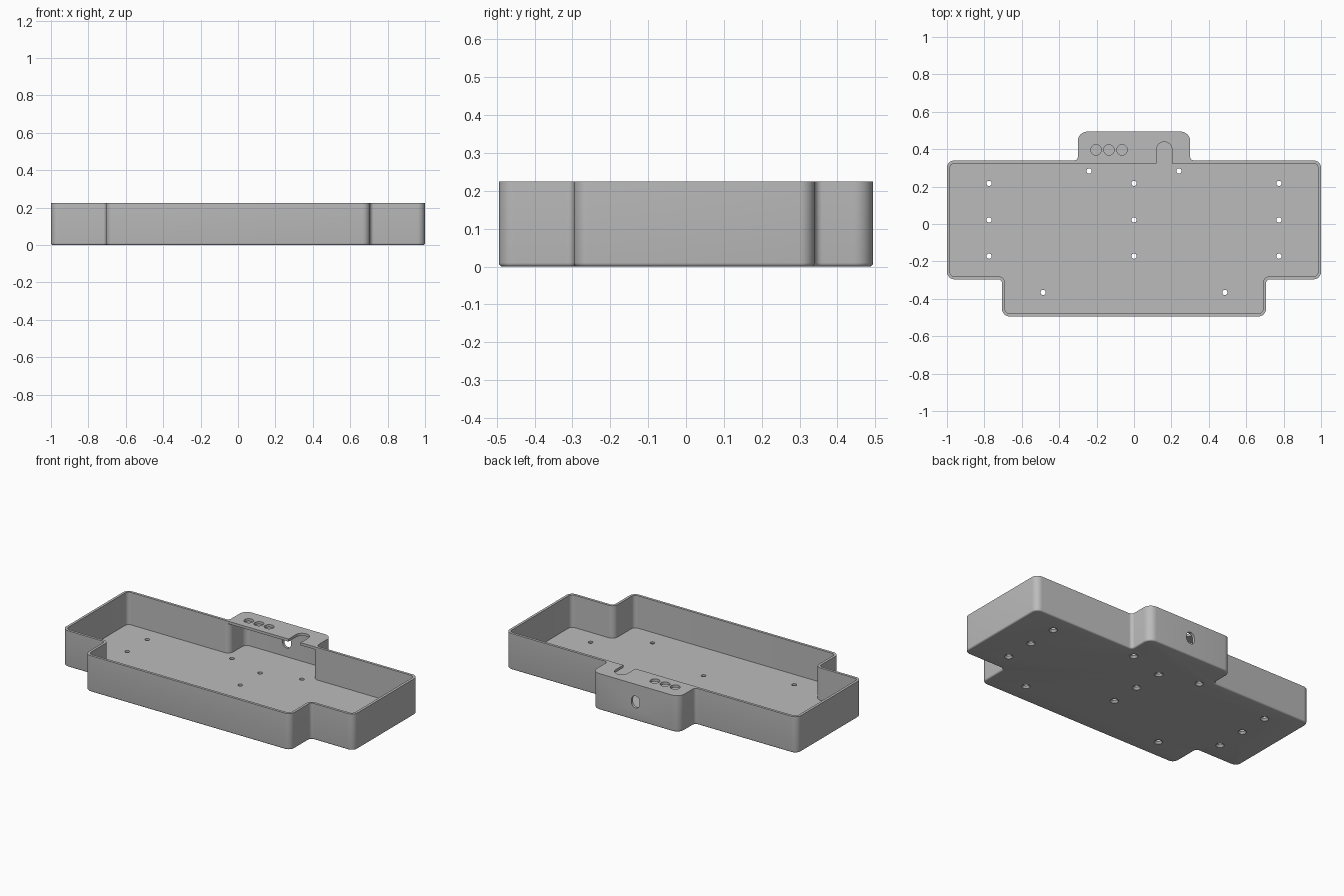
import bpy, bmesh
from math import sin, cos, pi
from mathutils import Vector

if "Cube" in bpy.data.objects:
    bpy.data.objects.remove(bpy.data.objects["Cube"], do_unlink=True)

HEIGHT, WALL, FLOOR, LID = 0.225, 0.016, 0.024, 0.016
EDGE = 0.01

grey = bpy.data.materials.new("plain grey")
grey.use_nodes = True
colour = (0.5, 0.5, 0.5, 1)
grey.diffuse_color = colour
grey.node_tree.nodes["Principled BSDF"].inputs["Base Color"].default_value = colour


def rounded(corners, steps=8):
    """Closed loop with a circular arc at each right-angled (x, y, radius) corner."""
    loop = []
    for i, (x, y, r) in enumerate(corners):
        p = Vector((x, y))
        a = (Vector(corners[i - 1][:2]) - p).normalized()
        b = (Vector(corners[(i + 1) % len(corners)][:2]) - p).normalized()
        if r == 0:
            loop.append(p)
            continue
        for k in range(steps + 1):
            t = k / steps * pi / 2
            loop.append(p + r * (a + b - b * cos(t) - a * sin(t)))
    return loop


def case_outline(t, with_bay=True):
    """Plan of the case, moved inwards by t; the rear bay is optional."""
    half = [(0.706 - t, -0.494 + t, 0.04 - t), (0.706 - t, -0.296 + t, 0.02 + t),
            (1 - t, -0.296 + t, 0.04 - t), (1 - t, 0.34 - t, 0.04 - t)]
    if with_bay:
        half += [(0.3 - t, 0.34 - t, 0.02 + t), (0.3 - t, 0.494 - t, 0.05 - t)]
    return rounded(half + [(-x, y, r) for x, y, r in reversed(half)])


def circle(x, y, r, n=24):
    return [Vector((x + r * cos(k * 2 * pi / n), y + r * sin(k * 2 * pi / n))) for k in range(n)]


def stack(bm, layers):
    """Solid through a list of (loop, z) layers."""
    rings = [[bm.verts.new((p.x, p.y, z)) for p in loop] for loop, z in layers]
    n = len(rings[0])
    bm.faces.new(rings[0][::-1])
    bm.faces.new(rings[-1])
    for low, high in zip(rings, rings[1:]):
        for i in range(n):
            j = (i + 1) % n
            bm.faces.new((low[i], low[j], high[j], high[i]))


def make(name, solids):
    bm = bmesh.new()
    for layers in solids:
        stack(bm, layers)
    mesh = bpy.data.meshes.new(name)
    bm.to_mesh(mesh)
    bm.free()
    obj = bpy.data.objects.new(name, mesh)
    bpy.context.collection.objects.link(obj)
    mesh.materials.append(grey)
    return obj


def cut(target, cutter):
    mod = target.modifiers.new("cut", "BOOLEAN")
    mod.operation, mod.solver, mod.object = "DIFFERENCE", "EXACT", cutter
    cutter.hide_render = True
    bpy.context.view_layer.objects.active = target
    bpy.ops.object.modifier_apply(modifier=mod.name)
    bpy.data.objects.remove(cutter, do_unlink=True)


# Outer body with a rounded lower edge
layers = []
for k in range(5):
    t = k / 4 * pi / 2
    layers.append((case_outline(EDGE * (1 - sin(t))), EDGE * (1 - cos(t))))
case = make("tray_case", [layers + [(case_outline(0), HEIGHT)]])

# Cavity: full plan below the bay lid, main plan only above it
under_lid = HEIGHT - LID
cut(case, make("lower_cavity", [[(case_outline(WALL), FLOOR), (case_outline(WALL), under_lid)]]))
main = case_outline(WALL, False)
cut(case, make("upper_cavity", [[(main, under_lid), (main, HEIGHT + 0.1)]]))

# Countersunk screw holes in the floor
spots = [(x, y) for x in (-0.775, 0, 0.775) for y in (0.217, 0.022, -0.172)]
spots += [(s * x, y) for s in (-1, 1) for x, y in ((0.24, 0.283), (0.486, -0.366))]
cut(case, make("screw_holes", [
    [(circle(x, y, 0.026), -0.002), (circle(x, y, 0.014), 0.012), (circle(x, y, 0.014), 0.06)]
    for x, y in spots]))

# Three round holes and an open cable slot in the bay lid
slot = rounded([(0.12, 0.3, 0), (0.203, 0.3, 0), (0.203, 0.439, 0.0415), (0.12, 0.439, 0.0415)])
openings = [circle(x, 0.396, 0.028, 32) for x in (-0.203, -0.134, -0.064)] + [slot]
cut(case, make("lid_openings", [[(o, 0.18), (o, 0.3)] for o in openings]))

# Upright oval port in the rear wall
w, h, r = 0.028, 0.037, 0.0279
port = rounded([(-w, -h, r), (w, -h, r), (w, h, r), (-w, h, r)])
cutter = make("rear_port", [[(port, -0.05), (port, 0.05)]])
cutter.rotation_euler.x = pi / 2
cutter.location = (0, 0.494, 0.115)
bpy.context.view_layer.update()
cut(case, cutter)

# Smooth rounded walls, sharp rims
bpy.ops.object.select_all(action="DESELECT")
case.select_set(True)
bpy.context.view_layer.objects.active = case
bpy.ops.object.shade_smooth_by_angle(angle=pi / 6)
